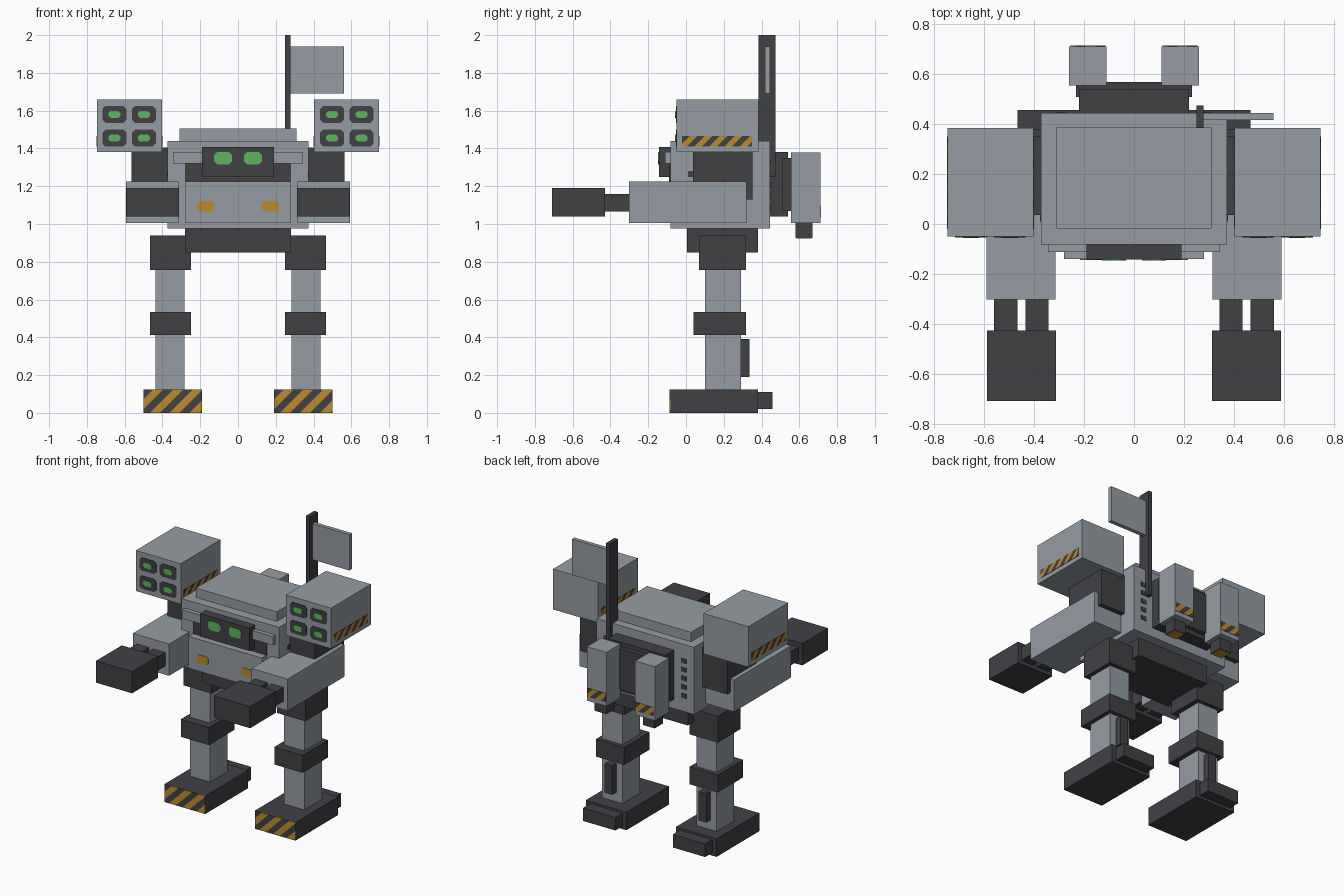
import bpy, bmesh, math
from mathutils import Vector

if "Cube" in bpy.data.objects:
    bpy.data.objects.remove(bpy.data.objects["Cube"])


def material(name, rgb):
    m = bpy.data.materials.new(name)
    m.use_nodes = True
    m.diffuse_color = (*rgb, 1)
    m.node_tree.nodes["Principled BSDF"].inputs["Base Color"].default_value = (*rgb, 1)
    return m


GREY = material("armour grey", (0.30, 0.335, 0.365))
DARK = material("dark metal", (0.053, 0.052, 0.060))
ORANGE = material("warning orange", (0.51, 0.26, 0.025))
GREEN = material("glow green", (0.11, 0.46, 0.115))


def finish(name, bm, *mats):
    mesh = bpy.data.meshes.new(name)
    bmesh.ops.recalc_face_normals(bm, faces=bm.faces)
    bm.to_mesh(mesh)
    bm.free()
    for m in mats:
        mesh.materials.append(m)
    obj = bpy.data.objects.new(name, mesh)
    bpy.context.collection.objects.link(obj)
    return obj


def box_mesh(x, y, z):
    """Box from three (low, high) ranges."""
    bm = bmesh.new()
    bmesh.ops.create_cube(bm, size=1)
    for v in bm.verts:
        for i, (lo, hi) in enumerate((x, y, z)):
            v.co[i] = (lo + hi) / 2 + v.co[i] * (hi - lo)
    return bm


def box(name, x, y, z, mat):
    return finish(name, box_mesh(x, y, z), mat)


def pair(name, x, y, z, mat):
    """Box on the left (+x) and its mirror on the right."""
    box("left_" + name, x, y, z, mat)
    box("right_" + name, (-x[1], -x[0]), y, z, mat)


def stripes(name, x, y, z, along, period):
    """Thin plate cut into diagonal orange and dark bands."""
    bm = box_mesh(x, y, z)
    direction = Vector(along) - Vector((0, 0, 1))
    start = min(v.co.dot(direction) for v in bm.verts)
    end = max(v.co.dot(direction) for v in bm.verts)
    half = period / 2
    for k in range(1, math.ceil((end - start) / half)):
        point = direction * (start + k * half) / direction.length_squared
        bmesh.ops.bisect_plane(bm, geom=bm.verts[:] + bm.edges[:] + bm.faces[:],
                               plane_co=point, plane_no=direction)
    for f in bm.faces:
        band = math.floor((f.calc_center_median().dot(direction) - start) / half)
        f.material_index = band % 2
    return finish(name, bm, DARK, ORANGE)


def badge(name, x, z, w, h, front, mat, cut=0.015):
    """Thin front-facing plate with clipped corners."""
    a, b = w / 2, h / 2
    corner = ((a, b - cut), (a - cut, b))
    points = list(corner)
    points += [(-px, pz) for px, pz in reversed(corner)]
    points += [(-px, -pz) for px, pz in points]
    bm = bmesh.new()
    face = bm.faces.new([bm.verts.new((x + px, front, z + pz)) for px, pz in points])
    made = bmesh.ops.extrude_face_region(bm, geom=[face])["geom"]
    for v in made:
        if isinstance(v, bmesh.types.BMVert):
            v.co.y += 0.006
    return finish(name, bm, mat)


# Body
box("pelvis", (-0.28, 0.28), (0.005, 0.38), (0.85, 0.98), DARK)
box("torso", (-0.373, 0.373), (-0.083, 0.445), (0.975, 1.44), GREY)
box("roof_plate", (-0.31, 0.31), (-0.018, 0.387), (1.44, 1.505), GREY)
box("chest_plate", (-0.28, 0.28), (-0.14, -0.08), (1.005, 1.225), GREY)
box("neck_band", (-0.28, 0.28), (-0.09, -0.08), (1.225, 1.32), DARK)
box("brow_bar", (-0.345, 0.345), (-0.112, -0.08), (1.32, 1.38), GREY)
box("visor", (-0.19, 0.19), (-0.143, -0.08), (1.25, 1.408), DARK)
for side, s in (("left", 1), ("right", -1)):
    badge(side + "_eye", s * 0.08, 1.348, 0.095, 0.065, -0.147, GREEN, 0.017)
    badge(side + "_chest_lamp", s * 0.172, 1.093, 0.088, 0.055, -0.144, ORANGE, 0.011)

# Back unit, tanks and vents
box("back_plate", (-0.22, 0.22), (0.44, 0.54), (1.04, 1.38), DARK)
box("back_cover", (-0.233, 0.233), (0.51, 0.57), (1.07, 1.35), DARK)
pair("tank", (0.11, 0.26), (0.556, 0.712), (1.005, 1.378), GREY)
pair("nozzle", (0.14, 0.23), (0.58, 0.67), (0.927, 1.005), DARK)
pair("nozzle_glow", (0.145, 0.225), (0.585, 0.665), (0.924, 0.928), ORANGE)
for i in range(5):
    z = 1.07 + i * 0.06
    pair(f"back_vent_{i}", (0.275, 0.315), (0.444, 0.449), (z, z + 0.03), DARK)
pair("side_vent", (0.372, 0.377), (0.01, 0.05), (1.25, 1.28), DARK)

# Legs
pair("foot", (0.19, 0.5), (-0.083, 0.38), (0, 0.125), DARK)
pair("heel", (0.22, 0.467), (0.38, 0.458), (0.02, 0.11), DARK)
pair("leg", (0.283, 0.438), (0.1, 0.29), (0.12, 0.78), GREY)
pair("knee", (0.25, 0.466), (0.04, 0.318), (0.412, 0.533), DARK)
pair("calf_piston", (0.33, 0.39), (0.285, 0.335), (0.19, 0.39), DARK)
pair("hip", (0.25, 0.466), (0.07, 0.318), (0.757, 0.94), DARK)

# Arms and guns
pair("shoulder", (0.37, 0.563), (0.036, 0.352), (1.13, 1.405), DARK)
pair("arm", (0.315, 0.592), (-0.303, 0.32), (1.005, 1.225), GREY)
pair("outer_barrel", (0.468, 0.562), (-0.44, -0.3), (1.065, 1.16), DARK)
pair("inner_barrel", (0.343, 0.436), (-0.44, -0.3), (1.065, 1.16), DARK)
pair("gun_block", (0.313, 0.59), (-0.71, -0.428), (1.04, 1.19), DARK)

# Launchers with four tubes each
pair("launcher", (0.403, 0.747), (-0.05, 0.385), (1.38, 1.66), GREY)
for side, s in (("left", 1), ("right", -1)):
    for x in (0.498, 0.654):
        for z in (1.455, 1.58):
            badge(f"{side}_launch_tube", s * x, z, 0.127, 0.088, -0.054, DARK)
            badge(f"{side}_rocket_tip", s * x, z, 0.065, 0.038, -0.057, GREEN, 0.012)

# Hazard stripes on feet, launchers and tanks
for side, s in (("left", 1), ("right", -1)):
    c = s * 0.345
    stripes(side + "_toe_stripes", (c - 0.155, c + 0.155), (-0.087, -0.082),
            (0, 0.125), (1, 0, 0), 0.105)
    for place, x, face in (("outer", 0.747, s), ("inner", 0.403, -s)):
        stripes(f"{side}_{place}_launcher_stripes", (s * x - 0.003, s * x + 0.003),
                (-0.02, 0.35), (1.41, 1.467), (0, face, 0), 0.08)
    c = s * 0.185
    stripes(side + "_tank_stripes", (c - 0.07, c + 0.07), (0.71, 0.715),
            (1.035, 1.095), (-1, 0, 0), 0.08)

# Mast and flag
box("mast", (0.25, 0.278), (0.385, 0.475), (1.25, 2), DARK)
box("flag", (0.278, 0.56), (0.418, 0.446), (1.692, 1.94), GREY)
